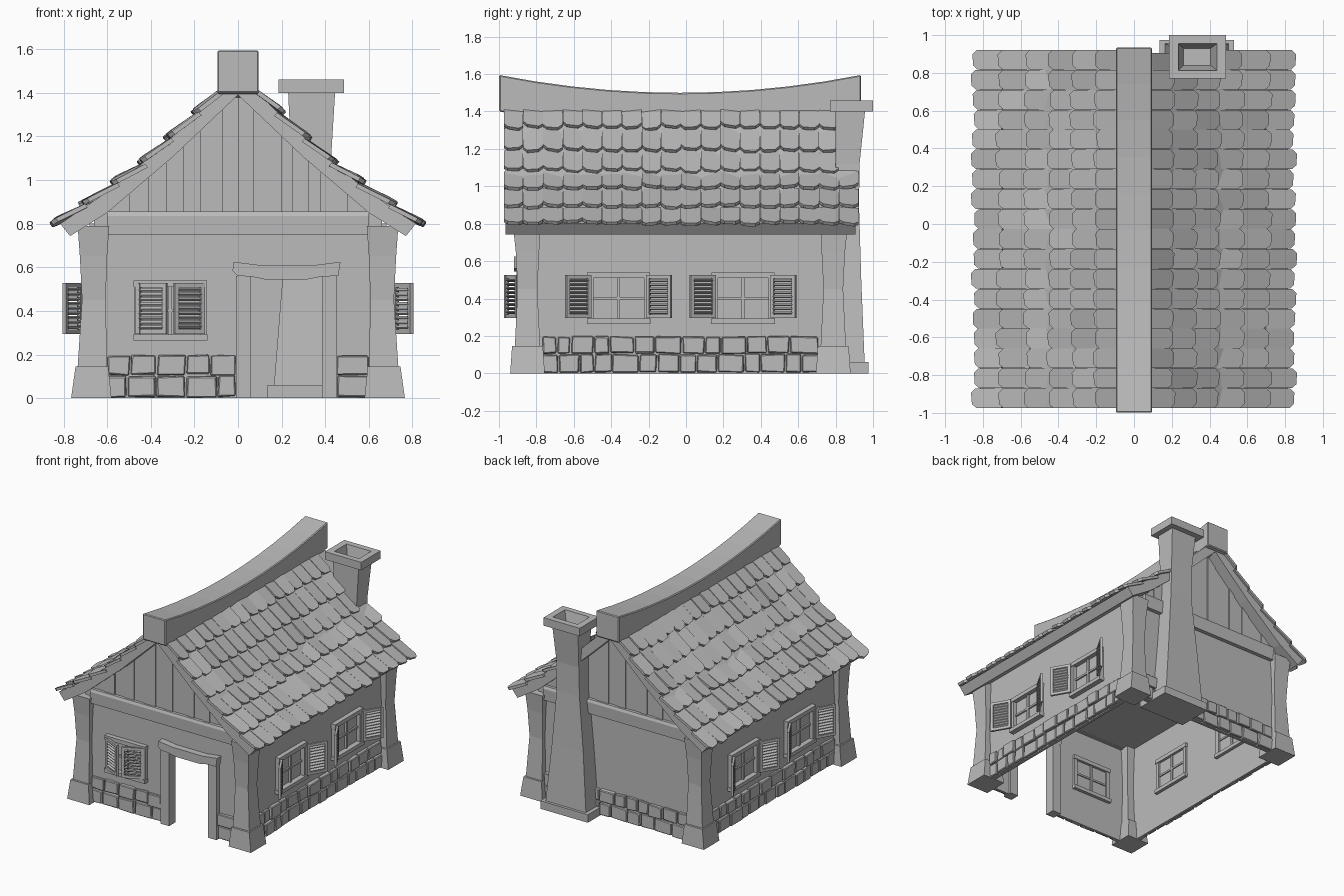
import bpy, bmesh, math, random
from mathutils import Matrix, Vector

random.seed(4)
if "Cube" in bpy.data.objects:
    bpy.data.objects.remove(bpy.data.objects["Cube"], do_unlink=True)

mat = bpy.data.materials.new("plain_grey")
mat.use_nodes = True
grey = (0.5, 0.5, 0.5, 1)
mat.diffuse_color = grey
mat.node_tree.nodes["Principled BSDF"].inputs["Base Color"].default_value = grey

MID = -0.03          # y centre of the house body
WALL_X, WALL_Y = 0.68, 0.84   # outer wall distance from the centre


def finish(name, bm, matrix=None, bevel=0):
    bmesh.ops.recalc_face_normals(bm, faces=bm.faces)
    mesh = bpy.data.meshes.new(name)
    bm.to_mesh(mesh)
    bm.free()
    mesh.materials.append(mat)
    ob = bpy.data.objects.new(name, mesh)
    bpy.context.scene.collection.objects.link(ob)
    if matrix:
        ob.matrix_world = matrix
    if bevel:
        mod = ob.modifiers.new("Bevel", "BEVEL")
        mod.width, mod.segments = bevel, 1
    return ob


def add_loft(bm, rings):
    """Stack rectangles (x0, x1, y0, y1, z) into one closed skin."""
    loops = [[bm.verts.new(p) for p in ((a, c, z), (b, c, z), (b, d, z), (a, d, z))]
             for a, b, c, d, z in rings]
    for lo, hi in zip(loops, loops[1:]):
        for i in range(4):
            j = (i + 1) % 4
            bm.faces.new((lo[i], lo[j], hi[j], hi[i]))
    bm.faces.new(loops[0][::-1])
    bm.faces.new(loops[-1])
    return [v for loop in loops for v in loop]


def add_box(bm, x0, x1, y0, y1, z0, z1):
    return add_loft(bm, [(x0, x1, y0, y1, z0), (x0, x1, y0, y1, z1)])


def add_prism(bm, pts, y0, y1):
    """Extrude an x-z outline along y."""
    a = [bm.verts.new((x, y0, z)) for x, z in pts]
    b = [bm.verts.new((x, y1, z)) for x, z in pts]
    bm.faces.new(a)
    bm.faces.new(b[::-1])
    for i in range(len(pts)):
        j = (i + 1) % len(pts)
        bm.faces.new((a[i], b[i], b[j], a[j]))


def box(name, *dims, matrix=None):
    bm = bmesh.new()
    add_box(bm, *dims)
    return finish(name, bm, matrix)


def side(x, y, degrees):
    """Local frame whose -y axis points out of a wall."""
    return Matrix.Translation((x, y, 0)) @ Matrix.Rotation(math.radians(degrees), 4, 'Z')


FRONT, BACK = side(0, MID - WALL_Y, 0), side(0, MID + WALL_Y, 180)
LEFT, RIGHT = side(WALL_X, MID, 90), side(-WALL_X, MID, -90)

# Walls and ceiling
for name, frame in (("left_wall", LEFT), ("right_wall", RIGHT)):
    box(name, -0.8, 0.8, 0, 0.02, 0, 0.8, matrix=frame)
box("back_wall", -0.66, 0.66, 0, 0.02, 0, 0.8, matrix=BACK)
box("front_wall_a", -0.66, 0.03, 0, 0.02, 0, 0.8, matrix=FRONT)
box("front_wall_b", 0.42, 0.66, 0, 0.02, 0, 0.8, matrix=FRONT)
box("front_wall_over_door", 0.03, 0.42, 0, 0.02, 0.57, 0.8, matrix=FRONT)
box("ceiling", -0.66, 0.66, -0.85, 0.79, 0.755, 0.775)

# Corner posts with flared feet
post_rings = [(.58, .765, .725, .91, 0), (.595, .745, .735, .90, .145),
              (.60, .735, .75, .885, .145), (.607, .715, .765, .87, .45),
              (.60, .725, .755, .88, .65), (.59, .735, .75, .895, .79)]
for sx in (-1, 1):
    for sy in (-1, 1):
        bm = bmesh.new()
        add_loft(bm, [(sx * a, sx * b, MID + sy * c, MID + sy * d, z)
                      for a, b, c, d, z in post_rings])
        finish("corner_post", bm)

# Two courses of rough stone along each wall foot
def stones(name, frame, spans):
    bm = bmesh.new()
    for start, end in spans:
        for z0, z1 in ((0.005, 0.1), (0.107, 0.195)):
            x = start
            while x < end - 0.01:
                w = random.uniform(0.075, 0.145)
                if end - x - w < 0.06:
                    w = end - x
                vs = add_box(bm, x + .004, x + w - .004,
                             -random.uniform(.018, .032), 0.005, z0, z1)
                for v in vs:
                    v.co.x += random.uniform(-.004, .004)
                    v.co.z += random.uniform(-.004, .006)
                x += w
    finish(name, bm, frame, bevel=0.005)


stones("front_stones", FRONT, [(-.6, -.01), (.45, .6)])
stones("back_stones", BACK, [(-.6, -.14), (-.14, .6)])
stones("left_stones", LEFT, [(-.74, .74)])
stones("right_stones", RIGHT, [(-.74, .74)])

# Windows: frame, sill and glazing bars on both faces of the wall
def window(name, frame, c):
    bm = bmesh.new()
    for s in (-1, 1):
        add_box(bm, c + s * .165 - .0, c + s * .135, -.03, .035, .29, .515)
    add_box(bm, c - .168, c + .168, -.035, .04, .51, .54)
    add_box(bm, c - .17, c + .17, -.04, .045, .265, .293)
    add_box(bm, c - .008, c + .008, -.014, .03, .29, .515)
    add_box(bm, c - .14, c + .14, -.012, .028, .395, .409)
    finish(name, bm, frame)


# Louvred shutter hinged at its own origin
def shutter(name, x, y, dx, dy):
    w, z0, z1, n = 0.152, 0.295, 0.527, 9
    bm = bmesh.new()
    for a in (0, w - .02):
        add_box(bm, a, a + .02, -.009, .009, z0, z1)
    for z in (z0, z1 - .02):
        add_box(bm, 0, w, -.008, .008, z, z + .02)
    for i in range(n):
        z = z0 + .02 + (z1 - z0 - .04) * (i + .5) / n
        vs = add_box(bm, .015, w - .015, -.009, .009, -.004, .004)
        bmesh.ops.transform(bm, verts=vs, matrix=Matrix.Translation((0, 0, z))
                            @ Matrix.Rotation(math.radians(35), 4, 'X'))
    finish(name, bm, side(x, y, math.degrees(math.atan2(dy, dx))))


window("front_window", FRONT, -.31)
shutter("front_shutter", -.465, -.90, .14, -.065)
shutter("front_shutter", -.155, -.90, -.14, -.065)
for s, label, frame in ((1, "left", LEFT), (-1, "right", RIGHT)):
    for y in (-.36, .305):
        window(label + "_window", frame, s * (y - MID))
        for e in (-1, 1):
            shutter(label + "_shutter", s * .72, y + e * .15, s * .075, e * .13)

# Door surround
for x in (-.01, .385):
    box("door_jamb", x, x + .07, -.905, -.83, 0, .56)
bm = bmesh.new()
add_prism(bm, [(-.025, .585), (0, .56), (.06, .558), (.12, .545), (.32, .545),
               (.385, .558), (.46, .56), (.47, .625), (.35, .61), (.1, .61), (-.02, .625)],
          -.92, -.83)
finish("door_lintel", bm)

# Roof deck with slightly concave slopes; its ends form the bargeboards
under = [(0, 1.39), (.3, 1.105), (.6, .85), (.77, .743)]
over = [(.815, .80), (.6, .945), (.35, 1.15), (.1, 1.39), (0, 1.48)]
half = under + over
bm = bmesh.new()
add_prism(bm, half + [(-x, z) for x, z in half[-2:0:-1]], MID - .935, MID + .935)
finish("roof_deck", bm)


def roof_height(x):
    x = abs(x)
    for (xa, za), (xb, zb) in zip(under, under[1:]):
        if x <= xb:
            return za + (zb - za) * (x - xa) / (xb - xa) + .02
    return under[-1][1]


# Gable planks and tie beam at both ends
cuts = [-.66, -.5, -.41, -.33, -.25, -.175, -.07, 0, .07, .2, .25, .32, .38, .5, .66]
for label, frame in (("front", FRONT), ("back", BACK)):
    bm = bmesh.new()
    for i, (a, b) in enumerate(zip(cuts, cuts[1:])):
        out = -.004 - .007 * (i % 2)
        add_prism(bm, [(a, .79), (b, .79), (b, roof_height(b)), (a, roof_height(a))], out, .02)
    finish(label + "_gable_planks", bm, frame)
    bm = bmesh.new()
    add_loft(bm, [(-.6, .6, -.03, .04, .748), (-.6, .6, -.034, .04, .835),
                  (-.6, .6, -.026, .04, .855)])
    finish(label + "_tie_beam", bm, frame)

# Overlapping roof tiles with clipped lower corners
rows = [(.855, .81), (.725, .90), (.58, 1.0), (.455, 1.09), (.335, 1.2), (.21, 1.32), (.1, 1.43)]
COLS, Y0, Y1 = 18, -.975, .922
pitch = (Y1 - Y0) / COLS
for s, label in ((1, "left"), (-1, "right")):
    bm = bmesh.new()
    for r in range(len(rows) - 1):
        low, high = (Vector((x, 0, z)) for x, z in rows[r:r + 2])
        d = (high - low).normalized()
        n = Vector((d.z, 0, -d.x))
        for c in range(COLS):
            if s == 1 and c == COLS - 1 and r > 2:
                continue     # notch for the chimney
            y = Y0 + pitch * (c + .5)
            w = pitch / 2 - .001
            start = low + d * random.uniform(-.012, .012) + n * random.uniform(-.006, .004)
            end = high + d * .015 - n * .026
            tilt = random.uniform(-.006, .006)
            outline = [(-w, 1), (-w, .16), (-w * .6, .02), (w * .55, 0), (w, .14), (w, 1)]
            top = []
            for o, t in outline:
                p = start.lerp(end, t) + n * (tilt * o / w) + d * (tilt * o / w * (1 - t))
                top.append(Vector((s * p.x, y + o, p.z)))
            nn = Vector((s * n.x, 0, n.z)) * .02
            a = [bm.verts.new(p) for p in top]
            b = [bm.verts.new(p - nn) for p in top]
            bm.faces.new(a)
            bm.faces.new(b[::-1])
            for i in range(len(a)):
                j = (i + 1) % len(a)
                bm.faces.new((a[i], b[i], b[j], a[j]))
    finish(label + "_roof_tiles", bm)

# Sagging ridge beam, lofted along y
bm = bmesh.new()
prev = first = None
for k in range(11):
    t = -1 + k / 5
    z = 1.5 + .095 * t * t
    loop = [bm.verts.new((x, MID - .002 + t * .967, z + h))
            for x, h in ((-.095, -.195), (.095, -.195), (.095, 0), (-.095, 0))]
    first = first or loop
    if prev:
        for i in range(4):
            j = (i + 1) % 4
            bm.faces.new((prev[i], prev[j], loop[j], loop[i]))
    prev = loop
bm.faces.new(first[::-1])
bm.faces.new(prev)
finish("ridge_beam", bm, bevel=0.006)

# Chimney: plinth, waisted shaft, cap and hollow flue
bm = bmesh.new()
add_loft(bm, [(.135, .53, .70, .975, 0), (.135, .53, .70, .975, .06),
              (.165, .50, .72, .955, .06), (.20, .46, .76, .937, .5),
              (.24, .43, .79, .925, .9), (.243, .428, .80, .928, 1.12),
              (.23, .445, .80, .957, 1.4), (.185, .487, .77, 1.0, 1.4),
              (.185, .487, .77, 1.0, 1.46), (.235, .44, .812, .955, 1.46),
              (.262, .405, .84, .93, 1.34)])
finish("chimney", bm)
